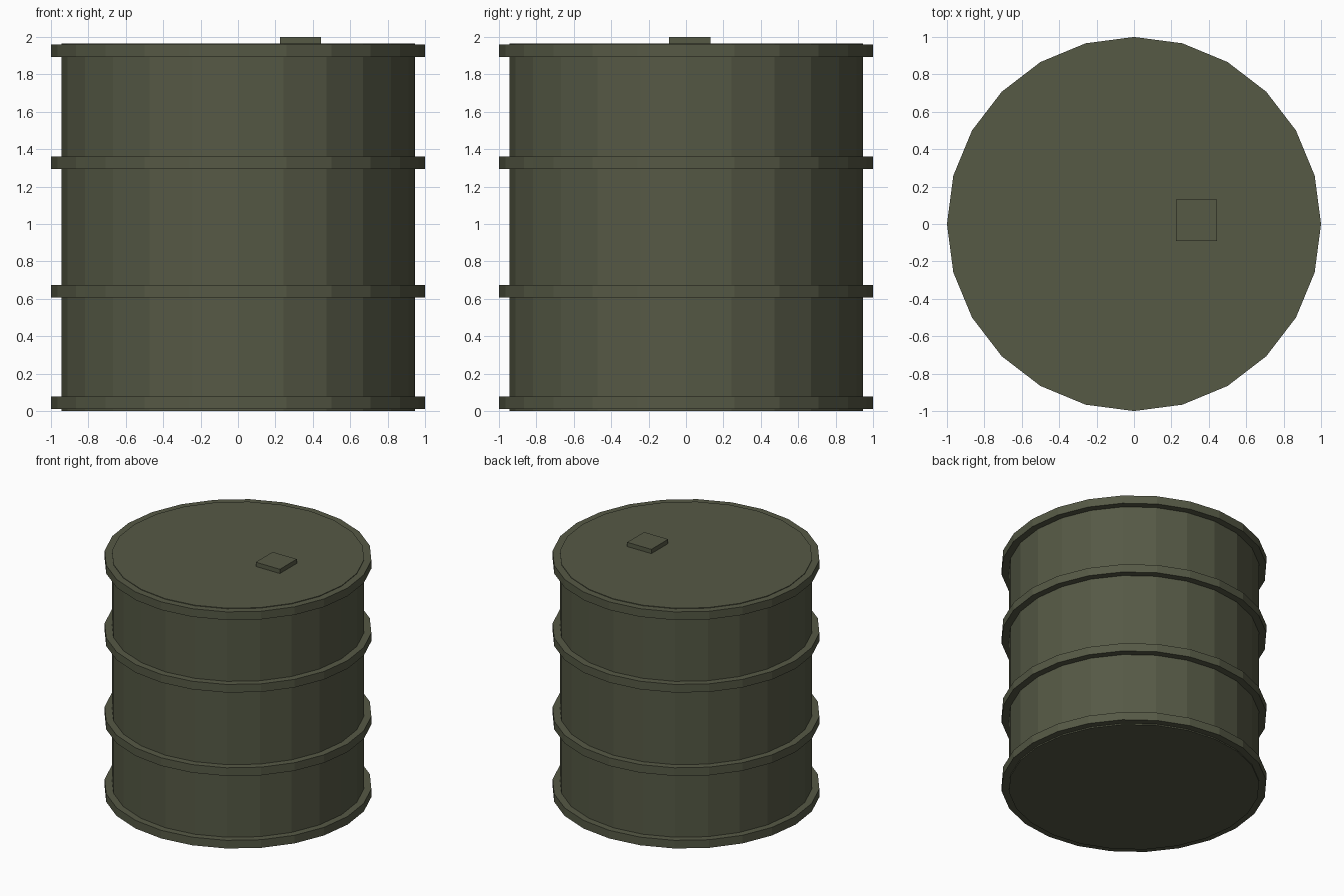
import bpy

if "Cube" in bpy.data.objects:
    bpy.data.objects.remove(bpy.data.objects["Cube"], do_unlink=True)

# Single drab green paint
paint = bpy.data.materials.new("drab_green_paint")
colour = (0.092, 0.1, 0.06, 1)
paint.use_nodes = True
paint.diffuse_color = colour
paint.node_tree.nodes["Principled BSDF"].inputs["Base Color"].default_value = colour

SIDES = 24


def finish(name):
    obj = bpy.context.object
    obj.name = obj.data.name = name
    obj.data.materials.append(paint)
    return obj


def drum(name, radius, bottom, top):
    bpy.ops.mesh.primitive_cylinder_add(
        vertices=SIDES, radius=radius, depth=top - bottom,
        location=(0, 0, (bottom + top) / 2))
    return finish(name)


# Barrel body, slightly proud of the end hoops
drum("barrel_body", 0.945, 0, 1.965)

# Four raised hoops
hoops = {"bottom_hoop": 0.01, "lower_hoop": 0.608,
         "upper_hoop": 1.295, "top_hoop": 1.893}
for name, bottom in hoops.items():
    drum(name, 1, bottom, bottom + 0.067)

# Square filler cap on the lid
bpy.ops.mesh.primitive_cube_add(size=1, location=(0.335, 0.02, 1.975))
cap = finish("filler_cap")
cap.scale = (0.22, 0.22, 0.05)
